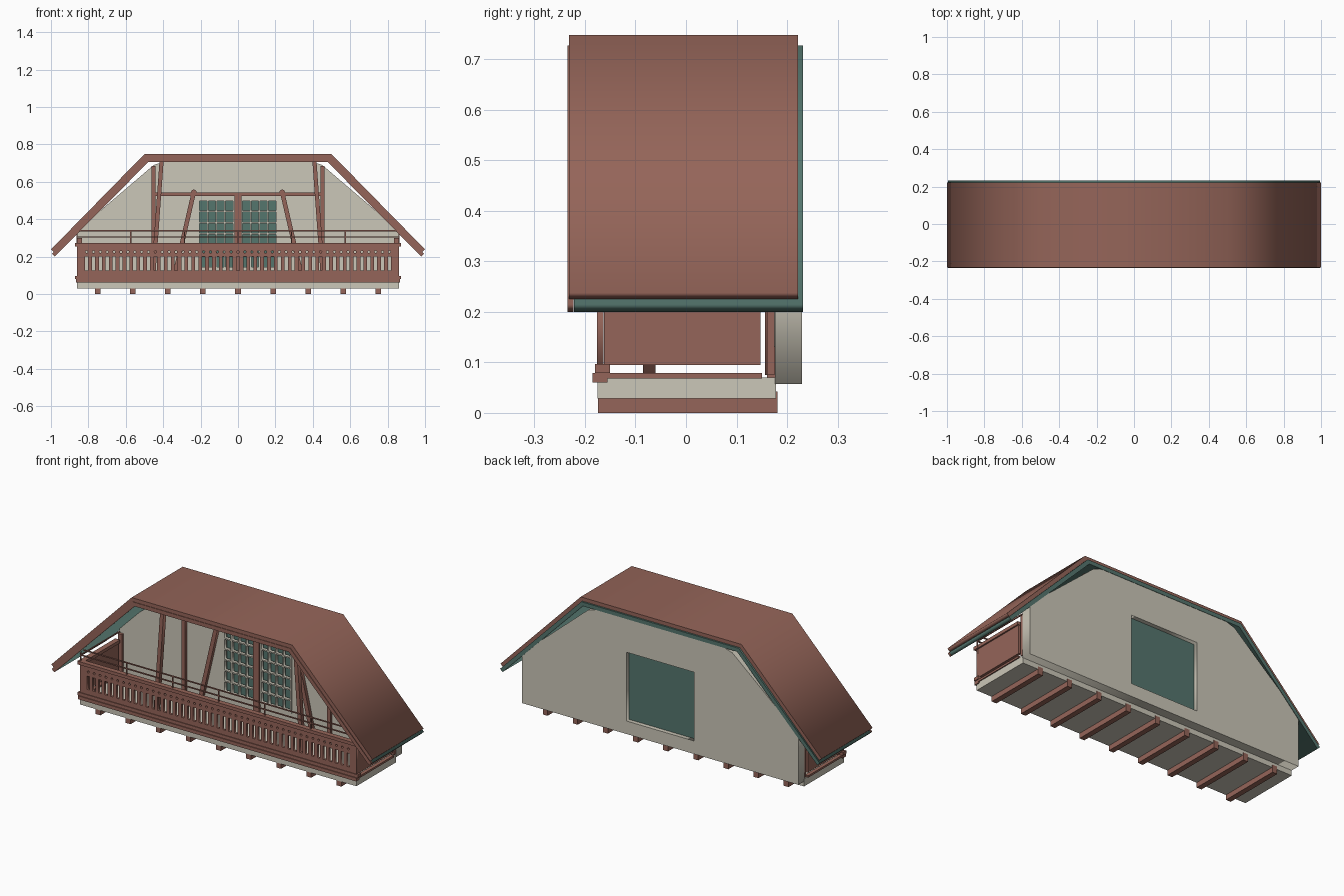
import bpy, math
from mathutils import Vector

if "Cube" in bpy.data.objects:
    bpy.data.objects.remove(bpy.data.objects["Cube"])


def material(name, rgb):
    m = bpy.data.materials.new(name)
    m.use_nodes = True
    m.diffuse_color = (*rgb, 1)
    m.node_tree.nodes["Principled BSDF"].inputs["Base Color"].default_value = (*rgb, 1)
    return m


WOOD = material("red brown wood", (0.30, 0.13, 0.10))
PLASTER = material("cream plaster", (0.60, 0.57, 0.48))
TEAL = material("dark teal", (0.09, 0.18, 0.155))


def prism(name, mat, y0, y1, outline, holes=()):
    """Extrude an x-z outline, with optional holes, from y0 to y1."""
    cu = bpy.data.curves.new(name, "CURVE")
    cu.dimensions = "2D"
    cu.fill_mode = "BOTH"
    cu.extrude = (y1 - y0) / 2
    for loop in [outline, *holes]:
        sp = cu.splines.new("POLY")
        sp.points.add(len(loop) - 1)
        for p, (x, z) in zip(sp.points, loop):
            p.co = (x, z, 0, 1)
        sp.use_cyclic_u = True
    cu.materials.append(mat)
    ob = bpy.data.objects.new(name, cu)
    bpy.context.collection.objects.link(ob)
    ob.rotation_euler.x = math.pi / 2
    ob.location.y = (y0 + y1) / 2
    bpy.ops.object.select_all(action="DESELECT")
    ob.select_set(True)
    bpy.context.view_layer.objects.active = ob
    bpy.ops.object.convert(target="MESH")
    return ob


def rect(x0, x1, z0, z1):
    return [(x0, z0), (x1, z0), (x1, z1), (x0, z1)]


def ngon(x, z, r, n=8):
    return [(x + r * math.cos(a * math.tau / n), z + r * math.sin(a * math.tau / n)) for a in range(n)]


def box(name, mat, x0, x1, y0, y1, z0, z1):
    bpy.ops.mesh.primitive_cube_add(size=1, location=((x0 + x1) / 2, (y0 + y1) / 2, (z0 + z1) / 2))
    ob = bpy.context.object
    ob.name = name
    ob.scale = (x1 - x0, y1 - y0, z1 - z0)
    ob.data.materials.append(mat)
    return ob


def mirrored(half):
    """Close a half outline given from the left (+x) side."""
    return half + [(-x, z) for x, z in reversed(half)]


def timber(name, a, b, width, y0, y1):
    """Slanted board between two x-z points, level at both ends."""
    h = width / 2
    return prism(name, WOOD, y0, y1,
                 [(a[0] - h, a[1]), (a[0] + h, a[1]), (b[0] + h, b[1]), (b[0] - h, b[1])])


# Roof: wooden skin, teal lining and front fascia
skin_top, skin_low = [(1.0, 0.238), (0.5, 0.748)], [(0.49, 0.727), (0.985, 0.225)]
lining_top, lining_low = [(0.995, 0.215), (0.49, 0.727)], [(0.48, 0.705), (0.98, 0.2)]


def roof_band(name, mat, y0, y1, top, low):
    left = [(-x, z) for x, z in reversed(top)]
    under = [(-x, z) for x, z in reversed(low)]
    prism(name, mat, y0, y1, top + left + under + low)


roof_band("roof_skin", WOOD, -0.232, 0.222, skin_top, skin_low)
roof_band("roof_lining", TEAL, -0.222, 0.232, lining_top, lining_low)
roof_band("roof_fascia", WOOD, -0.235, -0.2225, lining_top, lining_low)

# Gable wall with door opening
prism("gable_wall", PLASTER, 0.176, 0.23,
      mirrored([(0.86, 0.057), (0.86, 0.34), (0.45, 0.69), (0.40, 0.705)]),
      [rect(-0.21, 0.21, 0.13, 0.517)])

# Floor slab and joists
box("floor_slab", PLASTER, -0.86, 0.86, -0.175, 0.178, 0.028, 0.07)
for i in range(9):
    x = (i - 4) * 0.1875
    box("floor_joist", WOOD, x - 0.015, x + 0.015, -0.174, 0.181, 0, 0.042)

# Glazed doors: pane, frames and glazing bars
box("door_pane", TEAL, -0.21, 0.21, 0.2, 0.206, 0.13, 0.517)
box("door_post", WOOD, -0.018, 0.018, 0.16, 0.199, 0.07, 0.525)
for s in (-1, 1):
    cells = [rect(s * 0.115 - 0.09 + c * 0.046, s * 0.115 - 0.09 + c * 0.046 + 0.039,
                  0.145 + r * 0.06, 0.145 + r * 0.06 + 0.053) for c in range(4) for r in range(6)]
    prism("door_frame", PLASTER, 0.172, 0.19, rect(s * 0.115 - 0.097, s * 0.115 + 0.097, 0.13, 0.517), cells)

# Timber framing on the wall and free struts under the roof
box("wall_beam", WOOD, -0.44, 0.44, 0.16, 0.1755, 0.525, 0.543)
for s in (-1, 1):
    timber("wall_post", (s * 0.452, 0.075), (s * 0.452, 0.685), 0.022, 0.16, 0.1755)
    timber("wall_brace", (s * 0.345, 0.075), (s * 0.236, 0.545), 0.024, 0.156, 0.1755)
    prism("brace_peg", WOOD, 0.154, 0.1755, ngon(s * 0.236, 0.543, 0.015, 12))
    timber("roof_strut", (s * 0.455, 0.07), (s * 0.409, 0.706), 0.022, -0.085, -0.06)

# Balcony front with slots and small round holes
N, PITCH = 45, 0.0368
slots = [(i - (N - 1) / 2) * PITCH for i in range(N)]
cutouts = [rect(x - 0.0085, x + 0.0085, 0.125, 0.2) for x in slots]
cutouts += [ngon(x, 0.225, 0.0065) for x in slots]
prism("balcony_front", WOOD, -0.176, -0.163, rect(-0.862, 0.862, 0.065, 0.258), cutouts)
box("front_handrail", WOOD, -0.872, 0.872, -0.184, -0.155, 0.255, 0.273)
box("front_bottom_rail", WOOD, -0.866, 0.866, -0.185, -0.155, 0.06, 0.079)
box("front_lower_trim", WOOD, -0.872, 0.872, -0.18, -0.15, 0.079, 0.097)

# Balcony sides
for s in (-1, 1):
    xs = sorted((s * 0.847, s * 0.862))
    box("balcony_side", WOOD, *xs, -0.162, 0.148, 0.095, 0.258)
    xs = sorted((s * 0.84, s * 0.87))
    box("side_handrail", WOOD, *xs, -0.155, 0.15, 0.255, 0.273)
    xs = sorted((s * 0.845, s * 0.866))
    box("side_bottom_rail", WOOD, *xs, -0.155, 0.15, 0.068, 0.079)
    xs = sorted((s * 0.835, s * 0.86))
    box("side_wall_post", WOOD, *xs, 0.16, 0.1755, 0.075, 0.3)

# Thin safety rail on posts
T = 0.003
for z in (0.305, 0.338):
    box("thin_rail", WOOD, -0.863, 0.863, -0.17 - T, -0.17 + T, z - T, z + T)
    for s in (-1, 1):
        box("thin_side_rail", WOOD, s * 0.86 - T, s * 0.86 + T, -0.17, 0.176, z - T, z + T)
for i in range(7):
    x = (i - 3) * 0.2867
    box("thin_rail_post", WOOD, x - T, x + T, -0.17 - T, -0.17 + T, 0.27, 0.34)
